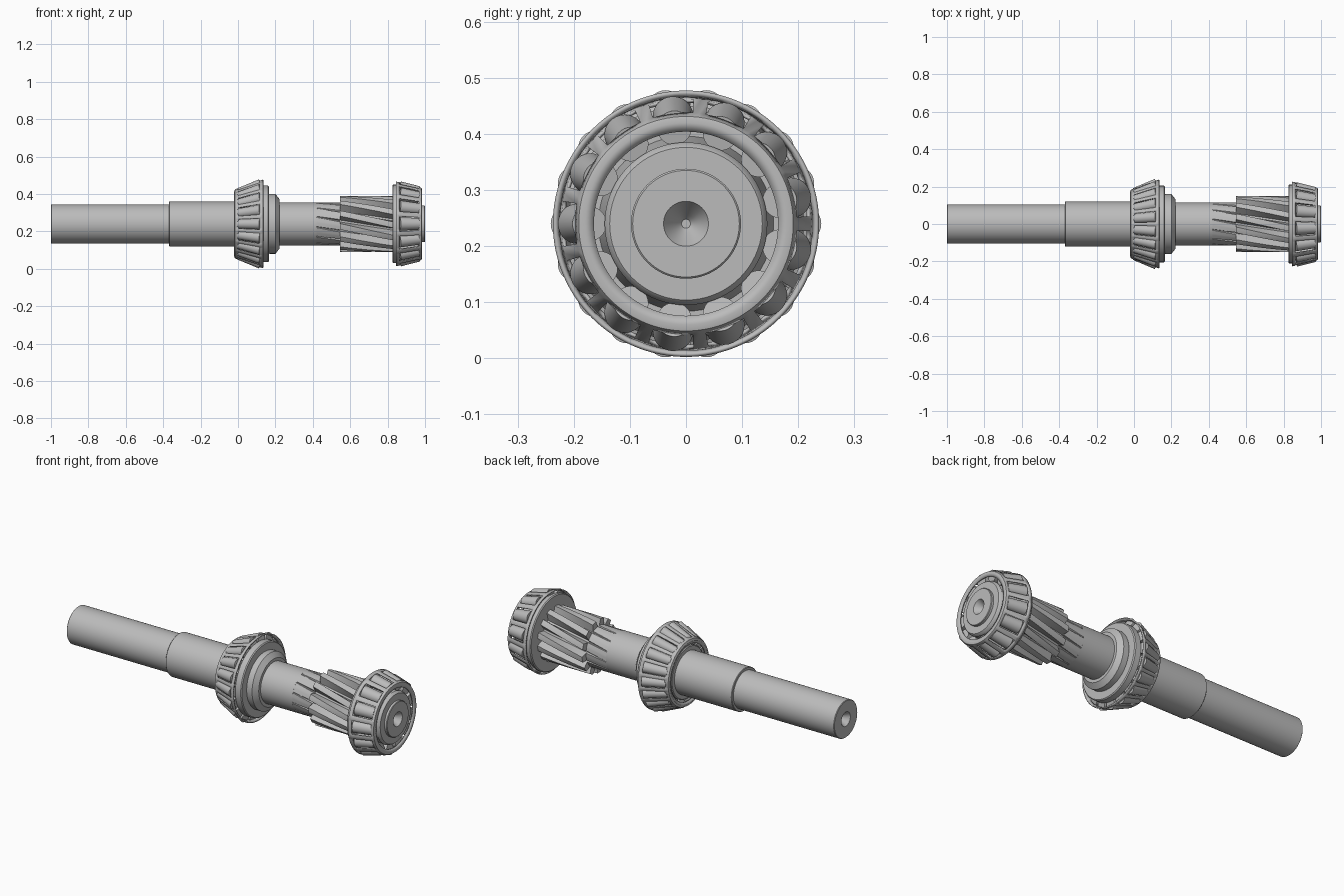
import bpy, bmesh
from math import pi, cos, sin
from mathutils import Vector, Matrix

AXIS_Z = 0.24

cube = bpy.data.objects.get("Cube")
if cube:
    bpy.data.objects.remove(cube, do_unlink=True)

steel = bpy.data.materials.new("steel_grey")
steel.use_nodes = True
steel.diffuse_color = (0.5, 0.5, 0.5, 1)
steel.node_tree.nodes["Principled BSDF"].inputs["Base Color"].default_value = (0.5, 0.5, 0.5, 1)


def polar(x, r, a):
    """Point at radius r and angle a around the shaft axis."""
    return Vector((x, -r * cos(a), AXIS_Z + r * sin(a)))


def finish(name, bm, angle=30):
    bmesh.ops.recalc_face_normals(bm, faces=bm.faces)
    mesh = bpy.data.meshes.new(name)
    bm.to_mesh(mesh)
    bm.free()
    mesh.materials.append(steel)
    ob = bpy.data.objects.new(name, mesh)
    bpy.context.collection.objects.link(ob)
    bpy.ops.object.select_all(action='DESELECT')
    ob.select_set(True)
    bpy.context.view_layer.objects.active = ob
    bpy.ops.object.shade_smooth_by_angle(angle=angle * pi / 180)
    return ob


def loft(bm, rings, keep=lambda i, j: True):
    """Skin a list of closed point rings."""
    loops = [[bm.verts.new(p) for p in ring] for ring in rings]
    n = len(loops[0])
    for i in range(len(loops) - 1):
        for j in range(n):
            if keep(i, j):
                k = (j + 1) % n
                bm.faces.new((loops[i][j], loops[i][k], loops[i + 1][k], loops[i + 1][j]))
    return loops


def revolve(name, profile, segs=72, closed=False):
    """Turn an (x, radius) profile; closed joins its ends, otherwise they are capped."""
    bm = bmesh.new()
    pts = profile + profile[:1] if closed else profile
    loops = loft(bm, [[polar(x, r, 2 * pi * j / segs) for j in range(segs)] for x, r in pts])
    if closed:
        bmesh.ops.remove_doubles(bm, verts=bm.verts, dist=1e-6)
    else:
        bm.faces.new(loops[0])
        bm.faces.new(loops[-1])
    return finish(name, bm)


def cage(name, profile, window, count):
    """Thin conical cage with one window per roller in the given profile span."""
    bm = bmesh.new()
    div = 8
    segs = count * div
    # Shift by half a pitch so each window is centred on its roller
    rings = [[polar(x, r, 2 * pi * (j - div / 2) / segs) for j in range(segs)] for x, r in profile]
    loft(bm, rings, lambda i, j: i != window or j % div in (0, div - 1))
    ob = finish(name, bm)
    mod = ob.modifiers.new("sheet_thickness", 'SOLIDIFY')
    mod.thickness = 0.007
    mod.offset = 0
    return ob


def rollers(name, start, end, r1, r2, count):
    """Ring of tapered rollers between two (x, radius) centre points."""
    bm = bmesh.new()
    for k in range(count):
        a = 2 * pi * k / count
        p, q = polar(*start, a), polar(*end, a)
        d = q - p
        rot = d.to_track_quat('Z', 'Y').to_matrix().to_4x4()
        bmesh.ops.create_cone(bm, cap_ends=True, segments=28, radius1=r1, radius2=r2,
                              depth=d.length, matrix=Matrix.Translation((p + q) / 2) @ rot)
    return finish(name, bm)


# Stepped shaft with conical centre holes in both ends
revolve("shaft", [
    (-0.95, 0.008), (-0.96, 0.016), (-1.0, 0.04), (-1.0, 0.102), (-0.997, 0.105),
    (-0.37, 0.105), (-0.37, 0.117), (-0.367, 0.12), (0.1, 0.12), (0.1, 0.115),
    (0.42, 0.115), (0.42, 0.095), (0.83, 0.095), (0.83, 0.098), (0.997, 0.098),
    (1.0, 0.095), (1.0, 0.04), (0.96, 0.016), (0.95, 0.008)])

# Helical gear, with its tooth gaps running out as narrow grooves in the shaft
TEETH, TWIST = 13, 1.5
GAP = [(-0.28, 1), (-0.1, 0), (0.1, 0), (0.28, 1)]
LAND = [0.4, 0.5, 0.6]


def gear_ring(x, tip, root, width):
    ring = []
    for t in range(TEETH):
        shape = [(u * width, tip if top else root) for u, top in GAP]
        shape += [(u, tip) for u in LAND]
        ring += [polar(x, r, 2 * pi * (t + u) / TEETH - TWIST * x) for u, r in shape]
    return ring


bm = bmesh.new()
sections = [(0.42, 0.115, 0.114, 0.2), (0.48, 0.115, 0.109, 0.3), (0.545, 0.115, 0.105, 0.4)]
sections += [(0.545 + 0.285 * i / 6, 0.15, 0.105, 1) for i in range(7)]
ends = loft(bm, [gear_ring(*s) for s in sections])
bm.faces.new(ends[0])
bm.faces.new(ends[-1])
finish("helical_gear", bm, 25)

# Middle bearing: small end towards -x
revolve("middle_inner_race", [
    (-0.012, 0.115), (-0.012, 0.142), (-0.008, 0.147), (0.0, 0.147), (0.0, 0.144),
    (0.122, 0.183), (0.122, 0.2), (0.127, 0.205), (0.16, 0.205), (0.165, 0.2),
    (0.165, 0.158), (0.168, 0.16), (0.2, 0.16), (0.222, 0.132), (0.222, 0.11)], closed=True)
cage("middle_cage", [(-0.014, 0.158), (-0.017, 0.172), (-0.014, 0.181), (0.002, 0.188),
                     (0.117, 0.228), (0.135, 0.234)], 3, 18)
rollers("middle_rollers", (0.002, 0.168), (0.122, 0.213), 0.025, 0.03, 18)

# End bearing: small end towards +x
revolve("end_inner_race", [
    (0.985, 0.09), (0.985, 0.136), (0.981, 0.14), (0.968, 0.145), (0.968, 0.141),
    (0.862, 0.156), (0.862, 0.2), (0.845, 0.21), (0.83, 0.21), (0.825, 0.205),
    (0.825, 0.09)], closed=True)
cage("end_cage", [(0.977, 0.165), (0.981, 0.18), (0.979, 0.189), (0.968, 0.195),
                  (0.864, 0.219), (0.845, 0.223)], 3, 13)
rollers("end_rollers", (0.966, 0.172), (0.864, 0.193), 0.031, 0.036, 13)
